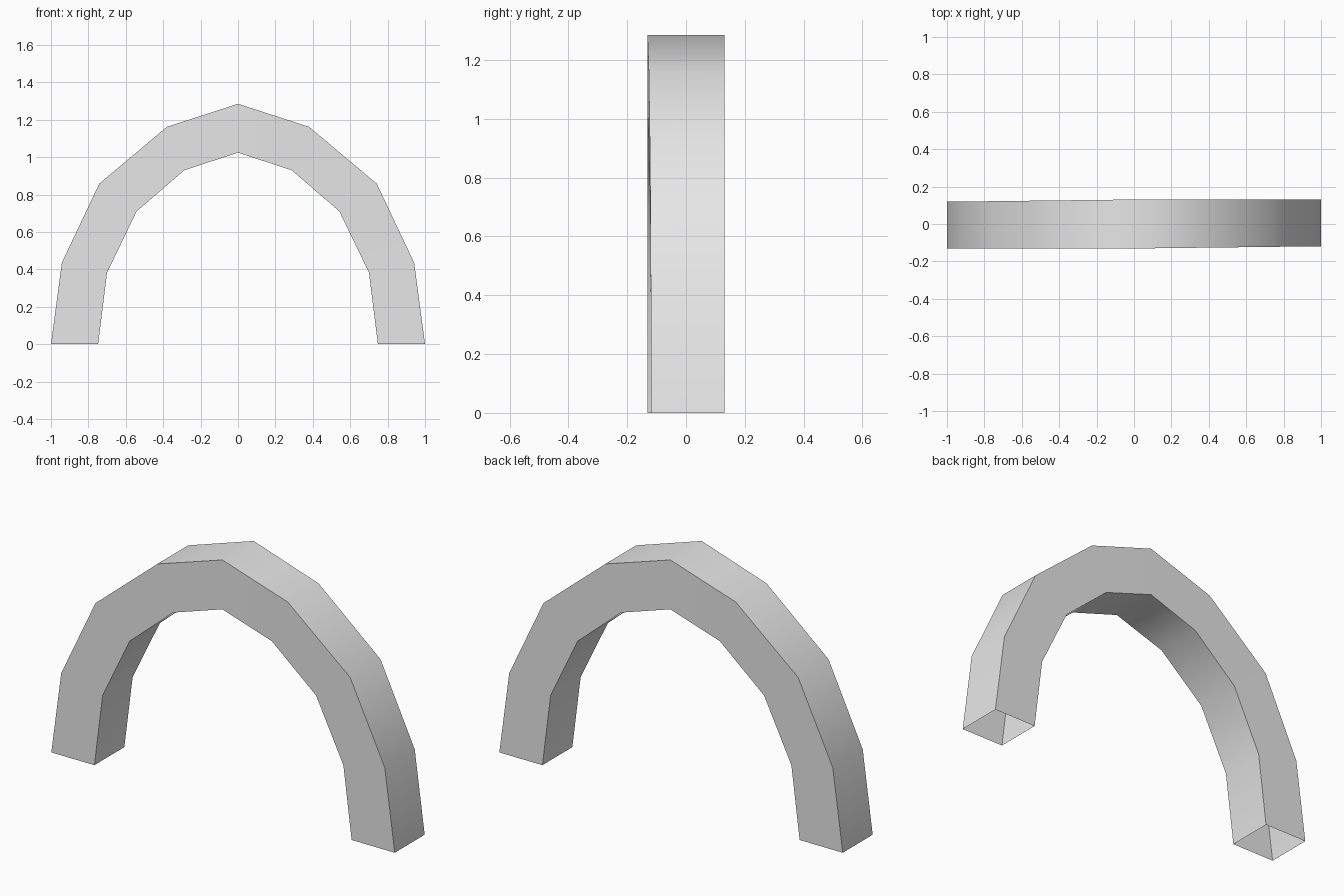
import bpy
import bmesh

cube = bpy.data.objects.get("Cube")
if cube:
    bpy.data.objects.remove(cube, do_unlink=True)

# Plain grey material
grey = bpy.data.materials.new("light grey")
grey.use_nodes = True
colour = (0.8, 0.8, 0.8, 1)
grey.diffuse_color = colour
grey.node_tree.nodes["Principled BSDF"].inputs["Base Color"].default_value = colour

# Half profiles of the arch, from the foot up to the crown (x, z)
outer = [(1.0, 0), (0.942, 0.435), (0.742, 0.858), (0.38, 1.162), (0, 1.285)]
inner = [(0.748, 0), (0.7, 0.383), (0.542, 0.71), (0.287, 0.93), (0, 1.024)]


def full_arch(half):
    """Mirror a half profile across the crown."""
    return half + [(-x, z) for x, z in reversed(half[:-1])]


def y_at(x, side):
    """Depth thins slightly towards the feet, and the arch is a little skewed."""
    return side * (0.131 - 0.006 * abs(x)) + 0.006 * x


# Four-sided tube swept along the arch, open under both feet
bm = bmesh.new()
rings = []
for (ox, oz), (ix, iz) in zip(full_arch(outer), full_arch(inner)):
    rings.append([bm.verts.new(co) for co in (
        (ox, y_at(ox, -1), oz), (ox, y_at(ox, 1), oz),
        (ix, y_at(ox, 1), iz), (ix, y_at(ox, -1), iz))])

for a, b in zip(rings, rings[1:]):
    for i in range(4):
        j = (i + 1) % 4
        bm.faces.new((a[i], a[j], b[j], b[i]))

mesh = bpy.data.meshes.new("arch")
bm.to_mesh(mesh)
bm.free()
mesh.materials.append(grey)
arch = bpy.data.objects.new("arch", mesh)
bpy.context.collection.objects.link(arch)

# Smooth along the curve, sharp at the four long corners
bpy.ops.object.select_all(action="DESELECT")
arch.select_set(True)
bpy.context.view_layer.objects.active = arch
bpy.ops.object.shade_smooth_by_angle(angle=0.8)
